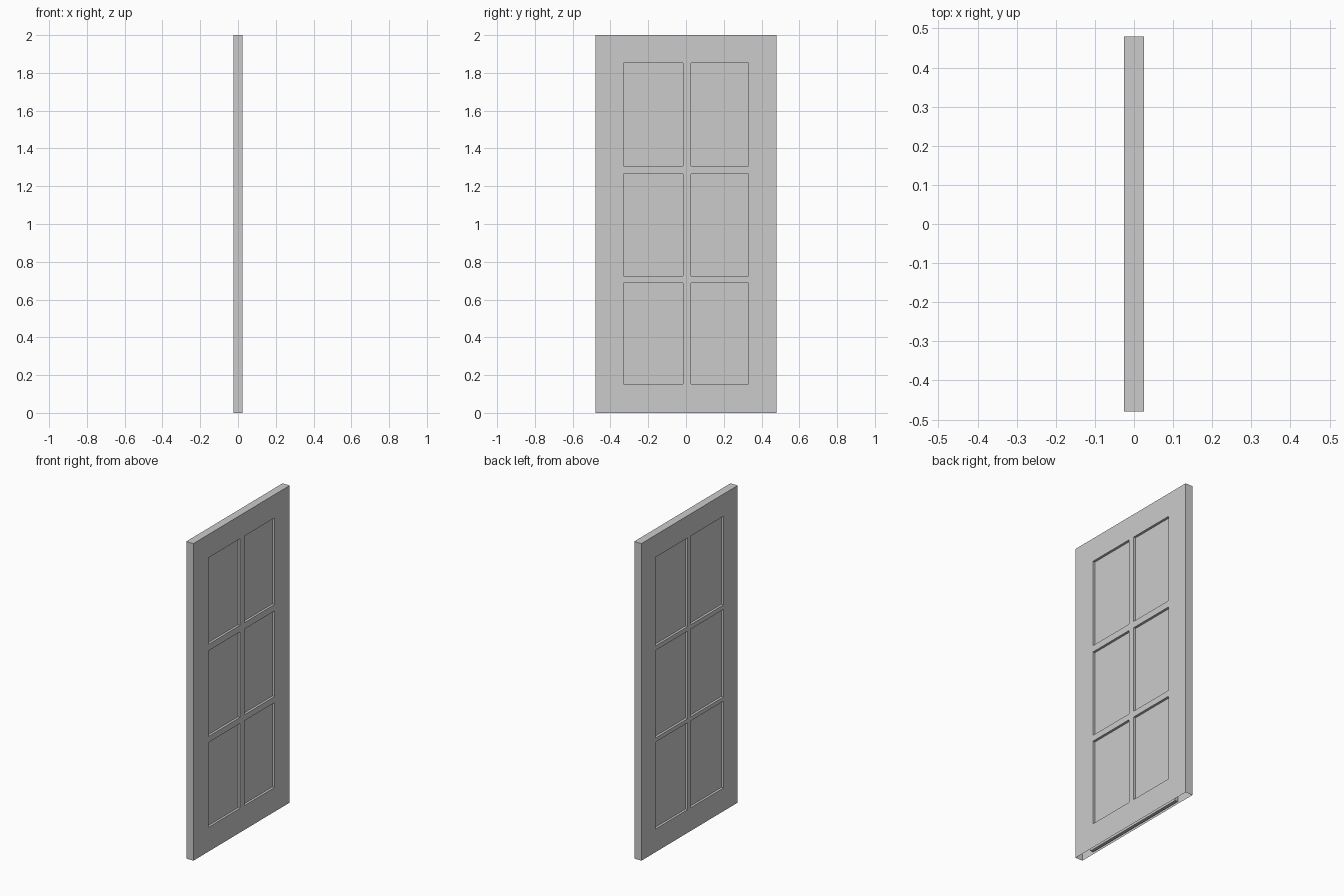
import bpy, bmesh

if "Cube" in bpy.data.objects:
    bpy.data.objects.remove(bpy.data.objects["Cube"])

HX, HY, H = 0.025, 0.48, 2.0   # half thickness, half width, height
SHEET = 0.01                   # half thickness of the inner panel


def quad(bm, pts):
    bm.faces.new([bm.verts.new(p) for p in pts])


def windowed_face(bm, x, x_in, ys, zs):
    """Flat door face with 2 x 3 openings, each with returns down to the panel."""
    for i in range(len(ys) - 1):
        for j in range(len(zs) - 1):
            y0, y1, z0, z1 = ys[i], ys[i + 1], zs[j], zs[j + 1]
            ring = [(y0, z0), (y1, z0), (y1, z1), (y0, z1)]
            if i % 2 and j % 2:
                for a, b in zip(ring, ring[1:] + ring[:1]):
                    quad(bm, [(x, *a), (x_in, *a), (x_in, *b), (x, *b)])
            else:
                if x < 0:
                    ring.reverse()
                quad(bm, [(x, *p) for p in ring])


def finish(bm, name):
    bmesh.ops.remove_doubles(bm, verts=bm.verts[:], dist=1e-5)
    bmesh.ops.recalc_face_normals(bm, faces=bm.faces[:])
    me = bpy.data.meshes.new(name)
    bm.to_mesh(me)
    bm.free()
    ob = bpy.data.objects.new(name, me)
    bpy.context.collection.objects.link(ob)


# Door frame shell: two windowed faces, edges and top, open underneath
bm = bmesh.new()
windowed_face(bm, HX, SHEET, [-HY, -0.33, -0.015, 0.027, 0.33, HY],
              [0, 0.153, 0.688, 0.726, 1.266, 1.307, 1.853, H])
windowed_face(bm, -HX, -SHEET, [-HY, -0.34, -0.008, 0.02, 0.34, HY],
              [0, 0.146, 0.694, 0.72, 1.272, 1.301, 1.86, H])
for s in (-1, 1):
    quad(bm, [(-HX, s * HY, 0), (HX, s * HY, 0), (HX, s * HY, H), (-HX, s * HY, H)])
quad(bm, [(-HX, -HY, H), (HX, -HY, H), (HX, HY, H), (-HX, HY, H)])
finish(bm, "door_frame")

# Inner panel sheet seen through the openings
bm = bmesh.new()
bmesh.ops.create_cube(bm, size=1)
bmesh.ops.scale(bm, vec=(2 * SHEET, 0.74, 1.9), verts=bm.verts[:])
bmesh.ops.translate(bm, vec=(0, 0, 0.951), verts=bm.verts[:])
finish(bm, "inner_panel")
